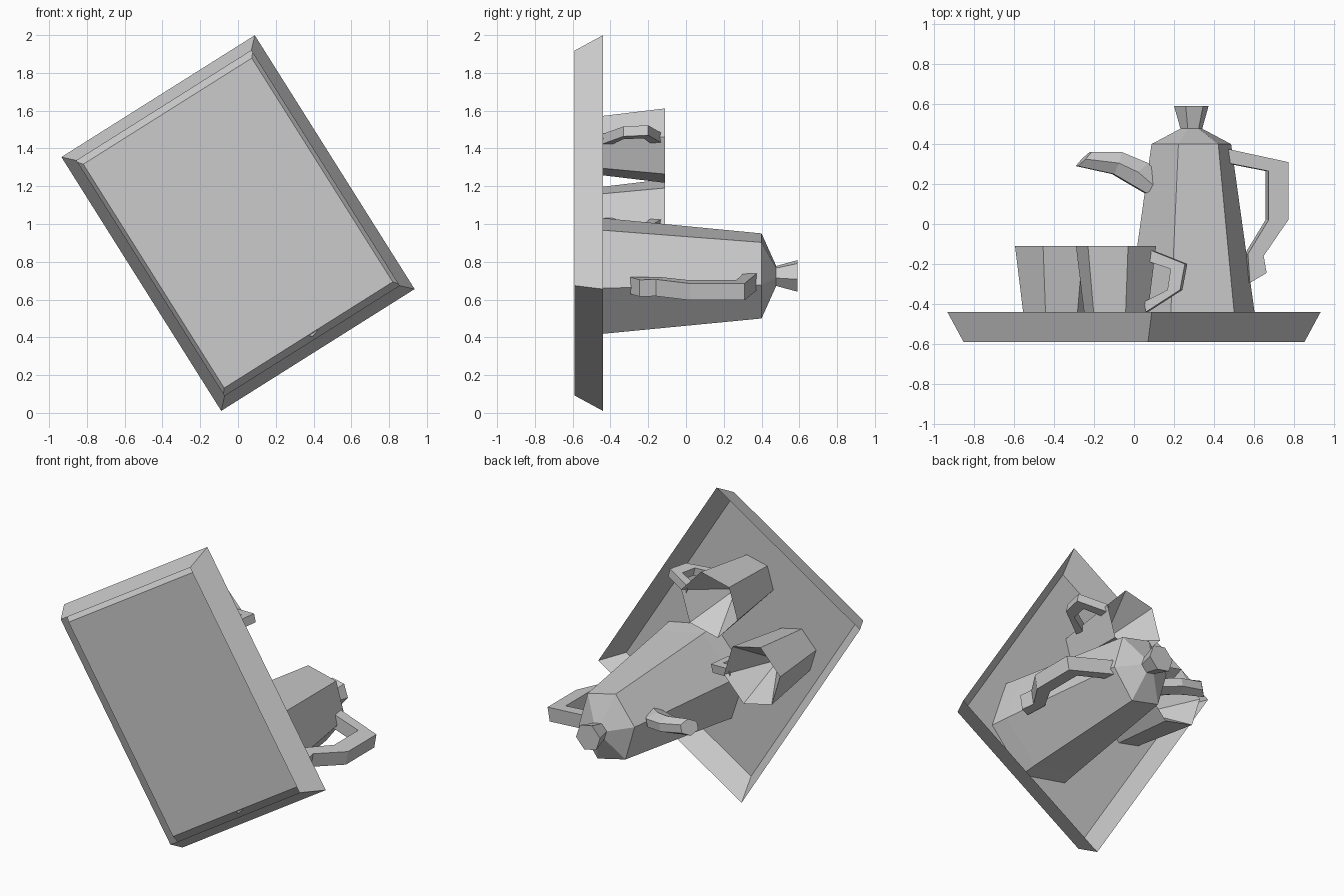
import bpy, bmesh
from math import sin, cos, radians
from mathutils import Vector

cube = bpy.data.objects.get("Cube")
if cube:
    bpy.data.objects.remove(cube)

grey = bpy.data.materials.new("plain_grey")
grey.use_nodes = True
COLOUR = (0.6, 0.6, 0.6, 1)
grey.diffuse_color = COLOUR
grey.node_tree.nodes["Principled BSDF"].inputs["Base Color"].default_value = COLOUR


def place(origin, angle, r, y, side=0.0):
    """Point at radius r along a heading in the xz plane, at height y off the tray."""
    a = radians(angle)
    return Vector((origin[0] + r * cos(a) - side * sin(a), y,
                   origin[1] + r * sin(a) + side * cos(a)))


def loft(name, rings, cap_start=True, cap_end=True):
    """Skin a list of equal rings; a one-point ring closes to an apex."""
    bm = bmesh.new()
    loops = [[bm.verts.new(p) for p in ring] for ring in rings]
    for a, b in zip(loops, loops[1:]):
        n = len(a)
        for i in range(n):
            j = (i + 1) % n
            if len(b) == 1:
                bm.faces.new((a[i], a[j], b[0]))
            else:
                bm.faces.new((a[i], a[j], b[j], b[i]))
    if cap_start:
        bm.faces.new(loops[0])
    if cap_end and len(loops[-1]) > 2:
        bm.faces.new(loops[-1])
    bmesh.ops.recalc_face_normals(bm, faces=bm.faces)
    mesh = bpy.data.meshes.new(name)
    bm.to_mesh(mesh)
    bm.free()
    mesh.materials.append(grey)
    obj = bpy.data.objects.new(name, mesh)
    bpy.context.collection.objects.link(obj)
    return obj


def hexagon(origin, angle, r, y, sx=1.0, sz=1.0):
    ring = []
    for i in range(6):
        a = radians(angle + 60 * i)
        ring.append(Vector((origin[0] + sx * r * cos(a), y, origin[1] + sz * r * sin(a))))
    return ring


def bar(name, origin, angle, stations, section):
    """Sweep a section between pairs of (outer, inner) edge points."""
    rings = []
    for r0, y0, r1, y1 in stations:
        rings.append([place(origin, angle, r0 + (r1 - r0) * t, y0 + (y1 - y0) * t, side)
                      for t, side in section])
    return loft(name, rings)


def rectangle(w):
    return [(0, -w), (0, w), (1, w), (1, -w)]


# Tray: outer wall, sharp rim, inner wall and floor, open underneath
TRAY, TILT, FLOOR, RIM = (0, 1.005), 32.2, -0.56, -0.44


def tray_ring(s, l, y):
    return [place(TRAY, TILT, s * i, y, l * j)
            for i, j in ((1, 1), (-1, 1), (-1, -1), (1, -1))]


loft("tray", [tray_ring(0.546, 0.735, -0.59), tray_ring(0.605, 0.794, RIM),
              tray_ring(0.527, 0.70, FLOOR)], cap_start=False)

# Pot: tapered six-sided body with a low lid and a flared knob
POT, TURN = (0.287, 0.725), -11.5
loft("pot_body", [hexagon(POT, TURN, 0.338, FLOOR + 0.005),
                  hexagon(POT, TURN, 0.323, RIM),
                  hexagon(POT, TURN, 0.323, 0.40, 0.63, 0.735),
                  hexagon(POT, TURN, 0.05, 0.48)])
loft("lid_knob", [hexagon(POT, TURN, 0.055, 0.475),
                  hexagon(POT, TURN, 0.088, 0.59)])

# Pot handle and the spout opposite
bar("pot_handle", POT, TURN + 1.5,
    [(0.18, 0.375, 0.18, 0.305), (0.485, 0.31, 0.385, 0.265),
     (0.485, 0.02, 0.385, 0.02), (0.36, -0.16, 0.28, -0.15),
     (0.375, -0.245, 0.29, -0.295)], rectangle(0.045))
W = 0.052
bar("pot_spout", POT, TURN + 180,
    [(0.14, 0.205, 0.235, 0.155), (0.225, 0.305, 0.34, 0.215),
     (0.36, 0.36, 0.40, 0.25), (0.515, 0.36, 0.585, 0.29)],
    [(0, -W / 2), (0, W / 2), (0.5, W), (1, W / 2), (1, -W / 2), (0.5, -W)])

# Two cups with pointed hollows and angular handles
for label, centre, angle in (("upper", (-0.09, 1.415), 13), ("lower", (-0.395, 1.04), -13)):
    loft(label + "_cup", [hexagon(centre, angle, 0.15, FLOOR + 0.005),
                          hexagon(centre, angle, 0.206, -0.11),
                          [place(centre, angle, 0, -0.38)]])
    bar(label + "_cup_handle", centre, angle,
        [(0.18, -0.13, 0.18, -0.19), (0.36, -0.20, 0.287, -0.225),
         (0.335, -0.33, 0.27, -0.33), (0.16, -0.44, 0.15, -0.39)], rectangle(0.027))
